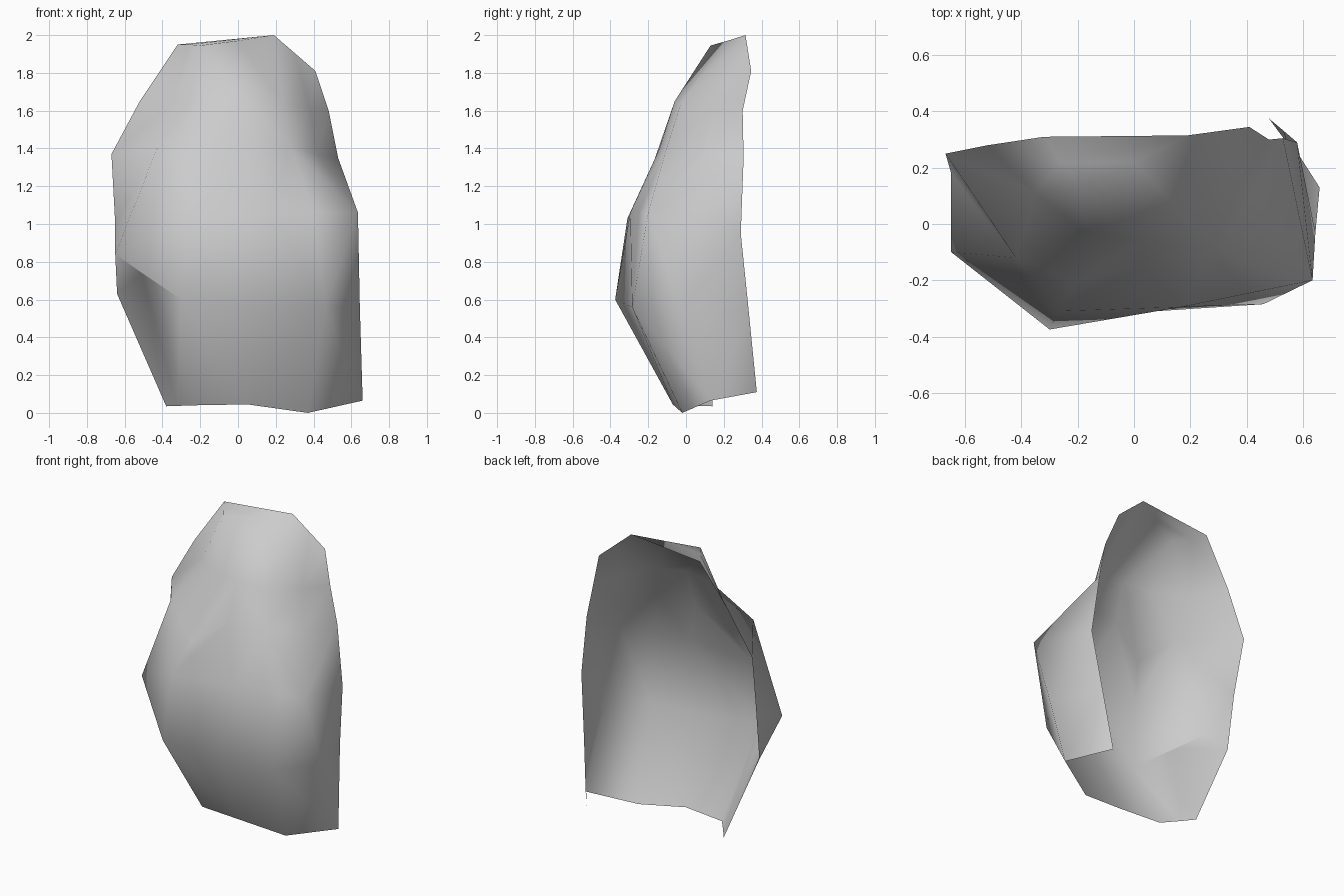
import bpy
import bmesh
from math import radians
from mathutils import Vector

# Remove the default cube
default_cube = bpy.data.objects.get("Cube")
if default_cube:
    bpy.data.objects.remove(default_cube, do_unlink=True)


def make_material(name, color):
    """One flat colour, shown both in the viewport and in a render."""
    material = bpy.data.materials.new(name)
    material.use_nodes = True
    material.diffuse_color = color
    shader = material.node_tree.nodes["Principled BSDF"]
    shader.inputs["Base Color"].default_value = color
    shader.inputs["Roughness"].default_value = 0.8
    return material


def add_patch(bm, a, b, c, d, rising):
    """Four corners, folded a-c if rising, else whichever way bulges outward."""
    outward = (c.co - a.co).cross(d.co - b.co)
    if rising or (a.co + c.co - b.co - d.co).dot(outward) > 0:
        triangles = (a, b, c), (a, c, d)
    else:
        triangles = (a, b, d), (b, c, d)
    for triangle in triangles:
        bm.faces.new(triangle)


def loft(bm, sections):
    """Skin neighbouring cross-sections; returns the vertex rows."""
    rows = [[bm.verts.new(Vector(point)) for point in section]
            for section in sections]
    for lower, upper in zip(rows, rows[1:]):
        for i in range(len(lower) - 1):
            add_patch(bm, lower[i], lower[i + 1], upper[i + 1], upper[i],
                      rising=(i == 0))
    return rows


# Cross-sections from the left-hand back rim, round the front, to the other rim
foot = [(-.38, .14, .035), (-.32, .06, .037), (-.24, -.04, .04),
        (.05, -.07, .045), (.37, -.02, 0), (.66, .13, .065), (.48, .375, .11)]
belly = [(-.64, .13, .63), (-.51, -.2, .74), (-.3, -.375, .6),
         (.08, -.31, .57), (.46, -.285, .56), (.645, -.03, .56), (.53, .333, .53)]
waist = [(-.65, .18, 1), (-.65, -.1, .84), (-.27, -.31, 1.03),
         (.17, -.295, 1.06), (.4, -.248, 1.06), (.635, -.2, 1.06), (.58, .29, .95)]
chest = [(-.67, .25, 1.37), (-.42, -.12, 1.42), (-.2, -.205, 1.23),
         (.03, -.14, 1.4), (.28, -.1, 1.41), (.42, .1, 1.37), (.53, .305, 1.35)]
shoulder = [(-.52, .28, 1.65), (-.35, .11, 1.63), (-.17, -.03, 1.64),
            (.03, -.06, 1.65), (.24, -.03, 1.63), (.38, .15, 1.61), (.48, .3, 1.6)]
crown = [(-.32, .31, 1.95), (-.26, .22, 1.95), (-.2, .13, 1.945),
         (0, .22, 1.97), (.19, .315, 2), (.3, .33, 1.905), (.41, .345, 1.81)]

# Curved shell, open at the back and underneath, with a small cap on top
bm = bmesh.new()
rows = loft(bm, [foot, belly, waist, chest, shoulder, crown])
bm.faces.new(rows[-1][:-2])
mesh = bpy.data.meshes.new("curved_shell")
bm.to_mesh(mesh)
bm.free()

shell = bpy.data.objects.new("curved_shell", mesh)
bpy.context.scene.collection.objects.link(shell)
mesh.materials.append(make_material("plain grey", (.6, .6, .6, 1)))

# Smooth shading with only the steepest folds kept crisp
bpy.ops.object.select_all(action="DESELECT")
shell.select_set(True)
bpy.context.view_layer.objects.active = shell
bpy.ops.object.shade_smooth_by_angle(angle=radians(85))
